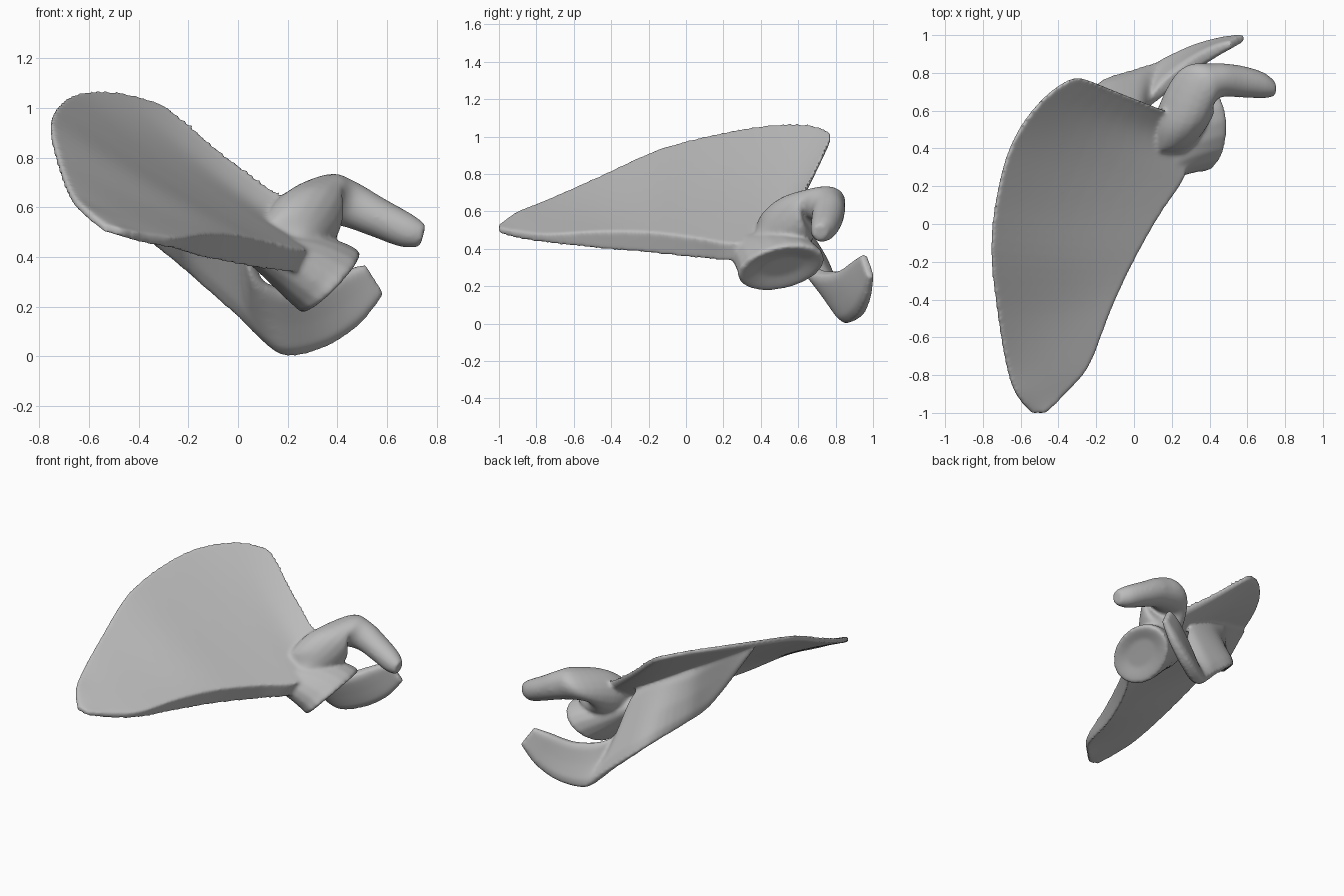
import bpy, bmesh, math
from mathutils import Vector as V

if "Cube" in bpy.data.objects:
    bpy.data.objects.remove(bpy.data.objects["Cube"], do_unlink=True)

bone = bpy.data.materials.new("bone_grey")
bone.use_nodes = True
GREY = (0.5, 0.5, 0.5, 1)
bone.diffuse_color = GREY
bone.node_tree.nodes["Principled BSDF"].inputs["Base Color"].default_value = GREY

bm = bmesh.new()


def spline(pts, steps=5):
    """Smooth open curve passing through all the points."""
    out = []
    for i in range(len(pts) - 1):
        a, b = pts[max(i - 1, 0)], pts[i]
        c, d = pts[i + 1], pts[min(i + 2, len(pts) - 1)]
        for k in range(steps):
            t = k / steps
            out.append(b + (c - a) * t / 2 + (a * 2 - b * 5 + c * 4 - d) * t * t / 2
                       + (b * 3 - a - c * 3 + d) * t ** 3 / 2)
    return out + [pts[-1]]


def loft(rings):
    """Closed skin over matching rings, smoothed along its length."""
    lines = [spline([V(r[j]) for r in rings]) for j in range(len(rings[0]))]
    rows = [[bm.verts.new(p) for p in ring] for ring in zip(*lines)]
    n = len(lines)
    faces = [bm.faces.new((a[j], a[(j + 1) % n], b[(j + 1) % n], b[j]))
             for a, b in zip(rows, rows[1:]) for j in range(n)]
    for row in (rows[0], rows[-1]):
        mid = bm.verts.new(sum((v.co for v in row), V()) / n)
        faces += [bm.faces.new((row[j], row[(j + 1) % n], mid)) for j in range(n)]
    bmesh.ops.recalc_face_normals(bm, faces=faces)


def oval(c, u, v, n=18):
    return [V(c) + V(u) * math.cos(2 * math.pi * k / n) + V(v) * math.sin(2 * math.pi * k / n)
            for k in range(n)]


# Blade: inner border point, outer border point, hollow, outer border thickness
blade_rows = [
    ((-.54, -1.0, .535), (-.46, -1.0, .515), 0, 0),
    ((-.62, -.90, .605), (-.37, -.91, .495), 0, .01),
    ((-.67, -.75, .665), (-.235, -.75, .48), 0, .02),
    ((-.715, -.48, .785), (-.12, -.46, .495), .01, .07),
    ((-.75, -.15, .935), (0, -.20, .49), .01, .09),
    ((-.72, .15, 1.015), (.14, .05, .46), .02, .085),
    ((-.64, .43, 1.065), (.27, .25, .43), .03, .065),
    ((-.49, .65, 1.07), (.28, .42, .46), .03, .05),
    ((-.32, .77, 1.025), (.25, .53, .56), .02, .03),
    ((-.19, .745, .945), (.17, .60, .66), .01, .02),
]
rings = []
for inner, outer, sag, rim in blade_rows:
    top, low = [], []
    for k in range(11):
        s = k / 10
        p = V(inner).lerp(V(outer), s) - V((0, 0, sag * math.sin(math.pi * s)))
        top.append(p)
        low.append(p + V((-.3, 0, -.95)) * (.035 + rim * s ** 4))
    rings.append(top + low[::-1])
loft(rings)

# Ridge and its hooked end plate: root edge, free edge, half thickness
ridge = [
    ((-.67, .25, 1.0), (-.70, .25, .97), .02),
    ((-.45, .37, .88), (-.45, .34, .57), .025),
    ((-.33, .44, .80), (-.345, .50, .455), .03),
    ((-.17, .50, .72), (-.20, .73, .335), .03),
    ((0, .54, .60), (0, .81, .165), .035),
    ((.06, .60, .36), (.09, .84, .085), .04),
    ((.14, .70, .28), (.18, .865, .01), .05),
    ((.28, .82, .28), (.34, .93, .04), .05),
    ((.42, .91, .34), (.485, .97, .13), .04),
    ((.51, .95, .37), (.585, .99, .25), .025),
]
rings = []
for i, (root, free, half) in enumerate(ridge):
    r, f = V(root), V(free)
    before, after = ridge[max(i - 1, 0)], ridge[min(i + 1, len(ridge) - 1)]
    along = V(after[0]) + V(after[1]) - V(before[0]) - V(before[1])
    n = (f - r).cross(along).normalized() * half
    shape = [(0, .6), (.12, .85), (.5, .85), (.85, .85), (1, .5)]
    rings.append([r.lerp(f, s) + n * w for s, w in shape]
                 + [r.lerp(f, s) - n * w for s, w in shape[::-1]])
loft(rings)

# Neck widening out of the blade, ending in a shallow socket
loft([
    oval((-.04, .35, .50), (.02, .12, .01), (.02, 0, .03)),
    oval((.11, .39, .43), (0, .18, .02), (.05, 0, .07)),
    oval((.24, .46, .375), (0, .21, .03), (.08, 0, .11)),
    oval((.335, .50, .325), (0, .225, .04), (.11, 0, .12)),
    oval((.378, .51, .295), (0, .225, .04), (.115, 0, .11)),
    oval((.37, .51, .31), (0, .12, .02), (.055, 0, .055)),
])

# Beak: thick root bending forward into a flattened hook
loft([
    oval((.17, .34, .44), (.09, 0, 0), (0, .03, .05)),
    oval((.23, .47, .48), (.14, .03, 0), (0, -.06, .11)),
    oval((.275, .60, .56), (.15, 0, 0), (.01, -.07, .125)),
    oval((.33, .72, .635), (.085, -.10, .01), (.04, .03, .10)),
    oval((.44, .76, .615), (.02, -.09, 0), (.03, .01, .09)),
    oval((.56, .755, .56), (0, -.085, 0), (.03, 0, .075)),
    oval((.68, .735, .505), (0, -.07, 0), (.025, 0, .065)),
    oval((.745, .715, .485), (0, -.04, 0), (.012, 0, .045)),
])

mesh = bpy.data.meshes.new("shoulder_blade")
bm.to_mesh(mesh)
bm.free()
mesh.materials.append(bone)
obj = bpy.data.objects.new("shoulder_blade", mesh)
bpy.context.collection.objects.link(obj)

# Fuse the parts into one skin and soften the joins
fuse = obj.modifiers.new("fuse", "REMESH")
fuse.mode = "VOXEL"
fuse.voxel_size = .01
fuse.use_smooth_shade = True
soften = obj.modifiers.new("soften", "SMOOTH")
soften.factor = .5
soften.iterations = 14
